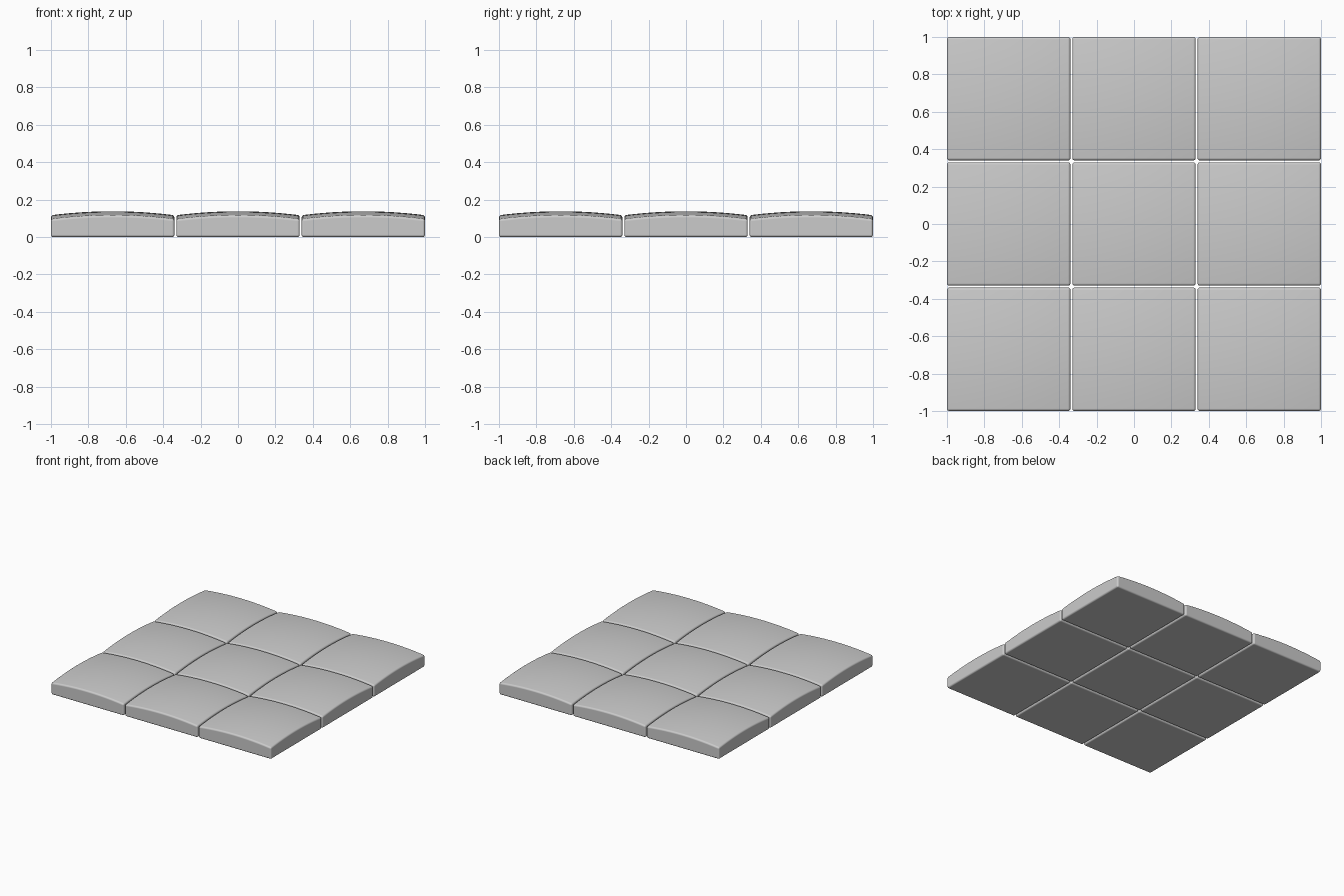
import bpy
import bmesh

if "Cube" in bpy.data.objects:
    bpy.data.objects.remove(bpy.data.objects["Cube"], do_unlink=True)

TILE = 0.66      # side of one tile
PITCH = 0.67     # tile spacing, leaving a thin gap
PEAK = 0.138     # height at the tile centre
DROP = 0.021     # fall of the dome from centre to mid-edge
ROUND = 0.013    # rounded edge radius

# Colour
grey = bpy.data.materials.new("light grey")
grey.use_nodes = True
colour = (0.6, 0.6, 0.6, 1)
grey.diffuse_color = colour
grey.node_tree.nodes["Principled BSDF"].inputs["Base Color"].default_value = colour


def tile_mesh():
    """Flat-bottomed square tile with a gently domed top."""
    half = TILE / 2
    bm = bmesh.new()
    bmesh.ops.create_grid(bm, x_segments=12, y_segments=12, size=half)
    top = list(bm.faces)
    ext = bmesh.ops.extrude_face_region(bm, geom=top, use_keep_orig=True)
    upper = [v for v in ext["geom"] if isinstance(v, bmesh.types.BMVert)]
    for v in upper:
        v.co.z = PEAK - DROP * ((v.co.x / half) ** 2 + (v.co.y / half) ** 2)
    bmesh.ops.recalc_face_normals(bm, faces=bm.faces)
    mesh = bpy.data.meshes.new("tile")
    bm.to_mesh(mesh)
    bm.free()
    mesh.materials.append(grey)
    return mesh


# Three by three field of tiles
mesh = tile_mesh()
rows = ("front", "middle", "back")
columns = ("right", "centre", "left")
for j, row in enumerate(rows):
    for i, column in enumerate(columns):
        tile = bpy.data.objects.new(f"tile_{row}_{column}", mesh)
        tile.location = ((i - 1) * PITCH, (j - 1) * PITCH, 0)
        bpy.context.collection.objects.link(tile)
        bevel = tile.modifiers.new("rounded edges", "BEVEL")
        bevel.width = ROUND
        bevel.segments = 4
        bevel.limit_method = "ANGLE"
        bevel.angle_limit = 0.8
        bevel.harden_normals = True
mesh.shade_smooth()
